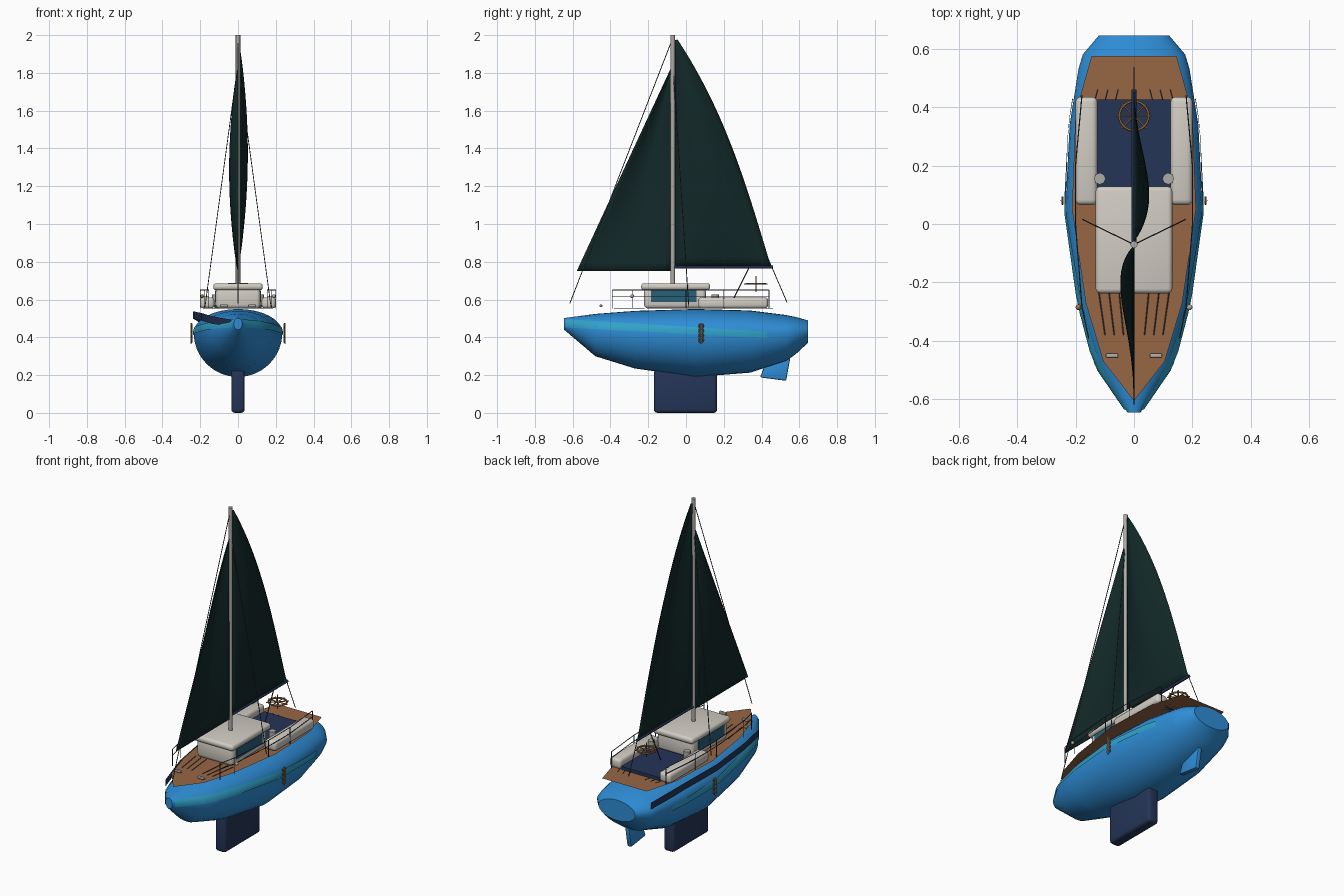
import bpy, bmesh, math
from mathutils import Vector

if "Cube" in bpy.data.objects:
    bpy.data.objects.remove(bpy.data.objects["Cube"])


def material(name, rgb):
    m = bpy.data.materials.new(name)
    m.diffuse_color = (*rgb, 1)
    m.use_nodes = True
    m.node_tree.nodes["Principled BSDF"].inputs["Base Color"].default_value = m.diffuse_color
    return m


BLUE = material("hull blue", (0.028, 0.27, 0.68))
CYAN = material("stripe cyan", (0.03, 0.36, 0.58))
NAVY = material("navy", (0.018, 0.035, 0.095))
WOOD = material("deck wood", (0.31, 0.135, 0.06))
CREAM = material("cream", (0.64, 0.61, 0.55))
SAIL = material("dark green sailcloth", (0.006, 0.021, 0.021))
GREY = material("mast grey", (0.42, 0.41, 0.38))
STEEL = material("dark steel", (0.05, 0.055, 0.065))
GLASS = material("window teal", (0.02, 0.12, 0.19))
BRASS = material("brass", (0.33, 0.17, 0.06))


def finish(name, bm, mat, smooth=True, angle=35):
    me = bpy.data.meshes.new(name)
    bmesh.ops.recalc_face_normals(bm, faces=bm.faces)
    bm.to_mesh(me)
    bm.free()
    ob = bpy.data.objects.new(name, me)
    bpy.context.collection.objects.link(ob)
    me.materials.append(mat)
    if smooth:
        bpy.ops.object.select_all(action='DESELECT')
        ob.select_set(True)
        bpy.context.view_layer.objects.active = ob
        bpy.ops.object.shade_smooth_by_angle(angle=math.radians(angle))
    return ob


def box(name, lo, hi, mat, bevel=0.0):
    bm = bmesh.new()
    bmesh.ops.create_cube(bm, size=1)
    for v in bm.verts:
        v.co = Vector([lo[i] + (v.co[i] + 0.5) * (hi[i] - lo[i]) for i in range(3)])
    if bevel:
        bmesh.ops.bevel(bm, geom=bm.edges[:], offset=bevel, segments=3, affect='EDGES', profile=0.5)
    return finish(name, bm, mat, bevel > 0, 40)


def rods(name, segments, r, mat, sides=6):
    """Straight round bars between pairs of points."""
    bm = bmesh.new()
    for a, b in segments:
        a, b = Vector(a), Vector(b)
        d = b - a
        vs = bmesh.ops.create_cone(bm, cap_ends=True, segments=sides, radius1=r, radius2=r, depth=d.length)["verts"]
        q = Vector((0, 0, 1)).rotation_difference(d)
        for v in vs:
            v.co = q @ v.co + (a + b) / 2
    return finish(name, bm, mat, True, 50)


def ring(name, c, R, r, mat, upright=False):
    bpy.ops.mesh.primitive_torus_add(location=c, major_radius=R, minor_radius=r, major_segments=24,
                                     minor_segments=6, rotation=(0, math.pi / 2 if upright else 0, 0))
    ob = bpy.context.object
    ob.name = name
    ob.data.materials.append(mat)
    return ob


def ball(name, c, r, mat):
    bm = bmesh.new()
    bmesh.ops.create_uvsphere(bm, u_segments=12, v_segments=8, radius=r)
    bmesh.ops.translate(bm, verts=bm.verts, vec=c)
    return finish(name, bm, mat)


def grid(name, rows, mat, smooth=True):
    bm = bmesh.new()
    vs = [[bm.verts.new(p) for p in row] for row in rows]
    for a, b in zip(vs, vs[1:]):
        for i in range(len(a) - 1):
            bm.faces.new((a[i], a[i + 1], b[i + 1], b[i]))
    bmesh.ops.remove_doubles(bm, verts=bm.verts, dist=1e-5)
    return finish(name, bm, mat, smooth)


# Hull: oval stations of (y, half width, bottom, top, widest height)
STATIONS = [(-0.645, 0.022, 0.44, 0.502, 0.472), (-0.48, 0.135, 0.30, 0.524, 0.44), (-0.27, 0.19, 0.235, 0.54, 0.43),
            (0.05, 0.235, 0.19, 0.55, 0.425), (0.34, 0.22, 0.213, 0.542, 0.425), (0.53, 0.19, 0.275, 0.518, 0.425),
            (0.58, 0.175, 0.31, 0.508, 0.427), (0.645, 0.12, 0.37, 0.49, 0.43)]


def station(y):
    for a, b in zip(STATIONS, STATIONS[1:]):
        if y <= b[0]:
            t = (y - a[0]) / (b[0] - a[0])
            return [a[i] + t * (b[i] - a[i]) for i in range(5)]
    return list(STATIONS[-1])


def hull_x(y, z):
    _, w, lo, hi, c = station(y)
    k = (z - c) / ((hi - c) if z > c else (c - lo))
    return w * math.sqrt(max(0.0, 1 - k * k))


bm = bmesh.new()
N = 32
rings = []
for y, w, lo, hi, c in STATIONS:
    rings.append([])
    for i in range(N):
        s, k = math.sin(2 * math.pi * i / N), math.cos(2 * math.pi * i / N)
        rings[-1].append(bm.verts.new((w * k, y, c + s * ((hi - c) if s > 0 else (c - lo)))))
for a, b in zip(rings, rings[1:]):
    for i in range(N):
        bm.faces.new((a[i], a[(i + 1) % N], b[(i + 1) % N], b[i]))
bm.faces.new(rings[0])
bm.faces.new(rings[-1])
finish("hull", bm, BLUE)

# Hull stripes
ys = [-0.635 + 1.065 * i / 16 for i in range(17)]
for s, side in ((1, "right"), (-1, "left")):
    rows = []
    for i, y in enumerate(ys):
        t = i / 16
        lo, hi = 0.452 - 0.055 * t, 0.496 - 0.066 * t
        zs = [lo + (hi - lo) * j / 4 for j in range(5)]
        rows.append([(s * (hull_x(y, z) + 0.005), y, z) for z in zs])
    grid("side_stripe_" + side, rows, CYAN)
ys = [-0.63, -0.48, -0.27, 0.05, 0.34, 0.58]
grid("upper_stripe_left", [[(-station(y)[1] - 0.002, y, station(y)[3] - 0.012 + dz) for dz in (-0.04, 0)]
                           for y in ys], NAVY)

# Flat deck sheet with plank seams
half = [(0.004, -0.6), (0.105, -0.47), (0.165, -0.27), (0.212, 0.05), (0.2, 0.38), (0.145, 0.575)]
bm = bmesh.new()
bm.faces.new([bm.verts.new((x, y, 0.553)) for x, y in half] +
             [bm.verts.new((-x, y, 0.553)) for x, y in reversed(half)])
deck = finish("deck", bm, WOOD, False)
if deck.data.polygons[0].normal.z < 0:
    deck.data.flip_normals()
seams = []
for s in (-1, 1):
    for x in (0.04, 0.075, 0.11):
        seams.append(((s * x * 0.9, -0.38, 0.5545), (s * (x + 0.012), -0.22, 0.5545)))
        seams.append(((s * (x + 0.03), 0.4, 0.5545), (s * (x + 0.015), 0.46, 0.5545)))
rods("plank_seams", seams, 0.002, STEEL, 4)

# Keel and rudder
box("keel", (-0.035, -0.17, 0), (0.035, 0.165, 0.23), NAVY, 0.018)
bm = bmesh.new()
outline = [(0.392, 0.188), (0.53, 0.17), (0.552, 0.29), (0.42, 0.26)]
f = bm.faces.new([bm.verts.new((-0.014, y, z)) for y, z in outline])
ext = bmesh.ops.extrude_face_region(bm, geom=[f])["geom"]
bmesh.ops.translate(bm, verts=[v for v in ext if isinstance(v, bmesh.types.BMVert)], vec=(0.028, 0, 0))
bmesh.ops.recalc_face_normals(bm, faces=bm.faces)
bmesh.ops.bevel(bm, geom=bm.edges[:], offset=0.007, segments=2, affect='EDGES', profile=0.5)
finish("rudder", bm, BLUE)

# Cabin with side windows, cockpit floor and benches
box("cabin", (-0.118, -0.222, 0.553), (0.118, 0.105, 0.66), CREAM, 0.02)
box("cabin_roof", (-0.131, -0.237, 0.65), (0.131, 0.128, 0.686), CREAM, 0.015)
for s, side in ((1, "right"), (-1, "left")):
    xs = sorted((s * 0.115, s * 0.122))
    box("cabin_window_" + side, (xs[0], -0.185, 0.588), (xs[1], 0.055, 0.648), GLASS)
    xs = sorted((s * 0.125, s * 0.2))
    box("bench_" + side, (xs[0], 0.065, 0.553), (xs[1], 0.435, 0.612), CREAM, 0.018)
    # Winch, cleat and bow lamp
    rods("winch_" + side, [((s * 0.117, 0.155, 0.56), (s * 0.117, 0.155, 0.626))], 0.02, GREY, 8)
    box("cleat_" + side, (s * 0.075 - 0.021, -0.457, 0.56), (s * 0.075 + 0.021, -0.443, 0.574), GREY, 0.004)
    ball("bow_lamp_" + side, (s * 0.19, -0.285, 0.618), 0.01, GREY if s > 0 else BRASS)
    # Guard rail with posts
    path = [(s * 0.155, -0.39), (s * 0.178, -0.285), (s * 0.2, 0.0), (s * 0.2, 0.2), (s * 0.178, 0.44)]
    rail = [((*p, 0.553), (*p, 0.65)) for p in path]
    for a, b in zip(path, path[1:]):
        rail += [((*a, z), (*b, z)) for z in (0.615, 0.65)]
    rods("guard_rail_" + side, rail, 0.0022, STEEL)
    # Hanging chain at the hull side
    for i in range(4):
        ring("side_chain_%s_%d" % (side, i), (s * 0.245, 0.08, 0.385 + 0.025 * i), 0.011, 0.004, BRASS, True)
    rods("side_post_" + side, [((s * 0.248, 0.08, 0.365), (s * 0.248, 0.08, 0.475))], 0.003, GREY)
box("cockpit_floor", (-0.125, 0.12, 0.553), (0.125, 0.425, 0.572), NAVY)

# Steering wheel
ring("wheel_rim", (0, 0.37, 0.683), 0.05, 0.005, BRASS)
spokes = []
for i in range(8):
    c, s = math.cos(i * math.pi / 4), math.sin(i * math.pi / 4)
    spokes.append(((0, 0.37, 0.683), (0.062 * c, 0.37 + 0.062 * s, 0.683)))
rods("wheel_spokes", spokes, 0.003, BRASS)
rods("wheel_post", [((0, 0.37, 0.64), (0, 0.37, 0.725))], 0.003, BRASS)

# Mast, boom and rigging
rods("mast", [((0, -0.07, 0.56), (0, -0.07, 2.0))], 0.012, GREY, 12)
rods("boom", [((0, -0.07, 0.772), (0, 0.46, 0.772))], 0.008, NAVY, 8)
top = (0, -0.07, 1.985)
rods("stays", [(top, (0, -0.615, 0.58)), (top, (0, 0.535, 0.585))] +
     [((0, -0.07, 1.85), (s * 0.175, 0.015, 0.56)) for s in (-1, 1)], 0.0022, STEEL)
rods("boom_sheet", [((0, 0.235, 0.57), (0, 0.335, 0.772))], 0.003, STEEL)


# Sails: bellied sheets spanning two edges
def sail(name, front, back, belly):
    rows = []
    for i in range(25):
        v = i / 24
        a, b = front(v), back(v)
        row = []
        for j in range(15):
            u = j / 14
            x = belly * math.sin(math.pi * u) * math.sin(math.pi * v) ** 0.8
            row.append((x, a[0] + (b[0] - a[0]) * u, a[1] + (b[1] - a[1]) * u))
        rows.append(row)
    bm_ob = grid(name, rows, SAIL)
    mod = bm_ob.modifiers.new("cloth", 'SOLIDIFY')
    mod.thickness = 0.004
    mod.offset = 0


sail("mainsail",
     lambda v: (-0.057, 0.775 + 1.2 * v),
     lambda v: (-0.045 + 0.495 * (1 - v) + 0.21 * v * (1 - v) * (0.6 + 0.8 * v), 0.775 + 1.2 * v), 0.05)
sail("jib",
     lambda v: (-0.578 + 0.498 * v, 0.752 + 1.07 * v),
     lambda v: (-0.08 + 0.003 * v, 0.752 + 1.07 * v), -0.045)
